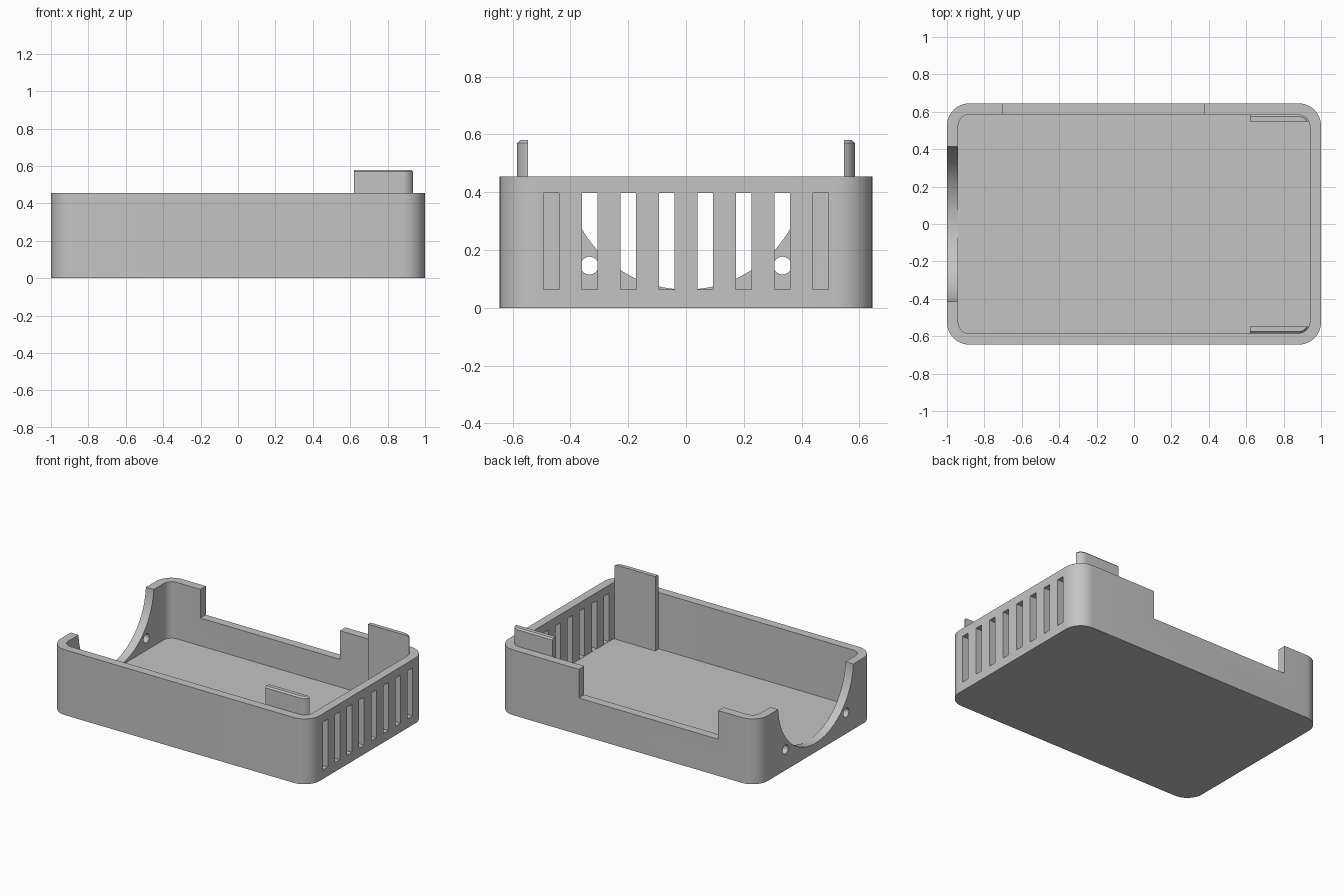
import bpy
import bmesh
from math import pi, cos, sin

cube = bpy.data.objects.get("Cube")
if cube:
    bpy.data.objects.remove(cube, do_unlink=True)

HALF_X, HALF_Y, HEIGHT = 1.0, 0.645, 0.455
WALL, FLOOR, TAB_TOP = 0.06, 0.062, 0.58

grey = bpy.data.materials.new("light grey plastic")
grey.use_nodes = True
grey.diffuse_color = (0.55, 0.55, 0.55, 1)
grey.node_tree.nodes["Principled BSDF"].inputs["Base Color"].default_value = (0.55, 0.55, 0.55, 1)


def rounded_prism(name, hx, hy, radius, z0, z1, chamfer=0):
    """Rounded rectangle raised from z0 to z1, with an optional top chamfer."""
    bm = bmesh.new()
    steps = 12

    def ring(inset, z):
        verts = []
        for q, (sx, sy) in enumerate([(1, 1), (-1, 1), (-1, -1), (1, -1)]):
            for i in range(steps + 1):
                a = (q + i / steps) * pi / 2
                r = radius - inset
                verts.append(bm.verts.new((sx * (hx - radius) + r * cos(a),
                                           sy * (hy - radius) + r * sin(a), z)))
        return verts

    rings = [ring(0, z0), ring(0, z1 - chamfer)]
    if chamfer:
        rings.append(ring(chamfer, z1))
    bm.faces.new(rings[0][::-1])
    bm.faces.new(rings[-1])
    for low, high in zip(rings, rings[1:]):
        for i in range(len(low)):
            j = (i + 1) % len(low)
            bm.faces.new((low[i], low[j], high[j], high[i]))
    mesh = bpy.data.meshes.new(name)
    bm.to_mesh(mesh)
    bm.free()
    mesh.materials.append(grey)
    obj = bpy.data.objects.new(name, mesh)
    bpy.context.collection.objects.link(obj)
    return obj


def box(x0, x1, y0, y1, z0, z1):
    bpy.ops.mesh.primitive_cube_add(size=1, location=((x0 + x1) / 2, (y0 + y1) / 2, (z0 + z1) / 2))
    obj = bpy.context.object
    obj.scale = (x1 - x0, y1 - y0, z1 - z0)
    return obj


def rod_x(x, y, z, radius, length, sides):
    bpy.ops.mesh.primitive_cylinder_add(vertices=sides, radius=radius, depth=length,
                                        location=(x, y, z), rotation=(0, pi / 2, 0))
    return bpy.context.object


def boolean(obj, tool, operation="DIFFERENCE"):
    bpy.context.view_layer.update()
    mod = obj.modifiers.new("cut", "BOOLEAN")
    mod.operation, mod.solver, mod.object = operation, "EXACT", tool
    bpy.context.view_layer.objects.active = obj
    bpy.ops.object.modifier_apply(modifier=mod.name)
    bpy.data.objects.remove(tool, do_unlink=True)


def finish(obj):
    bpy.ops.object.select_all(action="DESELECT")
    obj.select_set(True)
    bpy.context.view_layer.objects.active = obj
    bpy.ops.object.shade_smooth_by_angle(angle=pi / 6)
    obj.data.materials.clear()
    obj.data.materials.append(grey)


# Open tray with rounded corners
tray = rounded_prism("tray", HALF_X, HALF_Y, 0.12, 0, HEIGHT)
boolean(tray, rounded_prism("cavity", HALF_X - WALL, HALF_Y - WALL, 0.06, FLOOR, HEIGHT + 0.2))

# Low notch in the back wall
boolean(tray, box(-0.70, 0.375, HALF_Y - WALL - 0.02, HALF_Y + 0.1, 0.255, HEIGHT + 0.1))

# Round opening and screw holes in the right end wall
boolean(tray, rod_x(-1.0, 0, 0.477, 0.414, 0.2, 128))
for side in (-1, 1):
    boolean(tray, rod_x(-1.0, side * 0.334, 0.146, 0.031, 0.2, 32))

# Row of vent slots in the left end wall
for i in range(8):
    y = (i - 3.5) * 0.1333
    boolean(tray, box(0.9, 1.1, y - 0.0275, y + 0.0275, FLOOR + 0.001, 0.397))
finish(tray)

# Upright clip tabs that follow the inner corners
for name, side in (("front_clip_tab", -1), ("back_clip_tab", 1)):
    tab = rounded_prism(name, HALF_X - WALL, HALF_Y - WALL, 0.06, FLOOR - 0.01, TAB_TOP, 0.01)
    y0, y1 = sorted((side * 0.547, side * 0.7))
    boolean(tab, box(0.62, 1.1, y0, y1, 0, 1), "INTERSECT")
    finish(tab)
